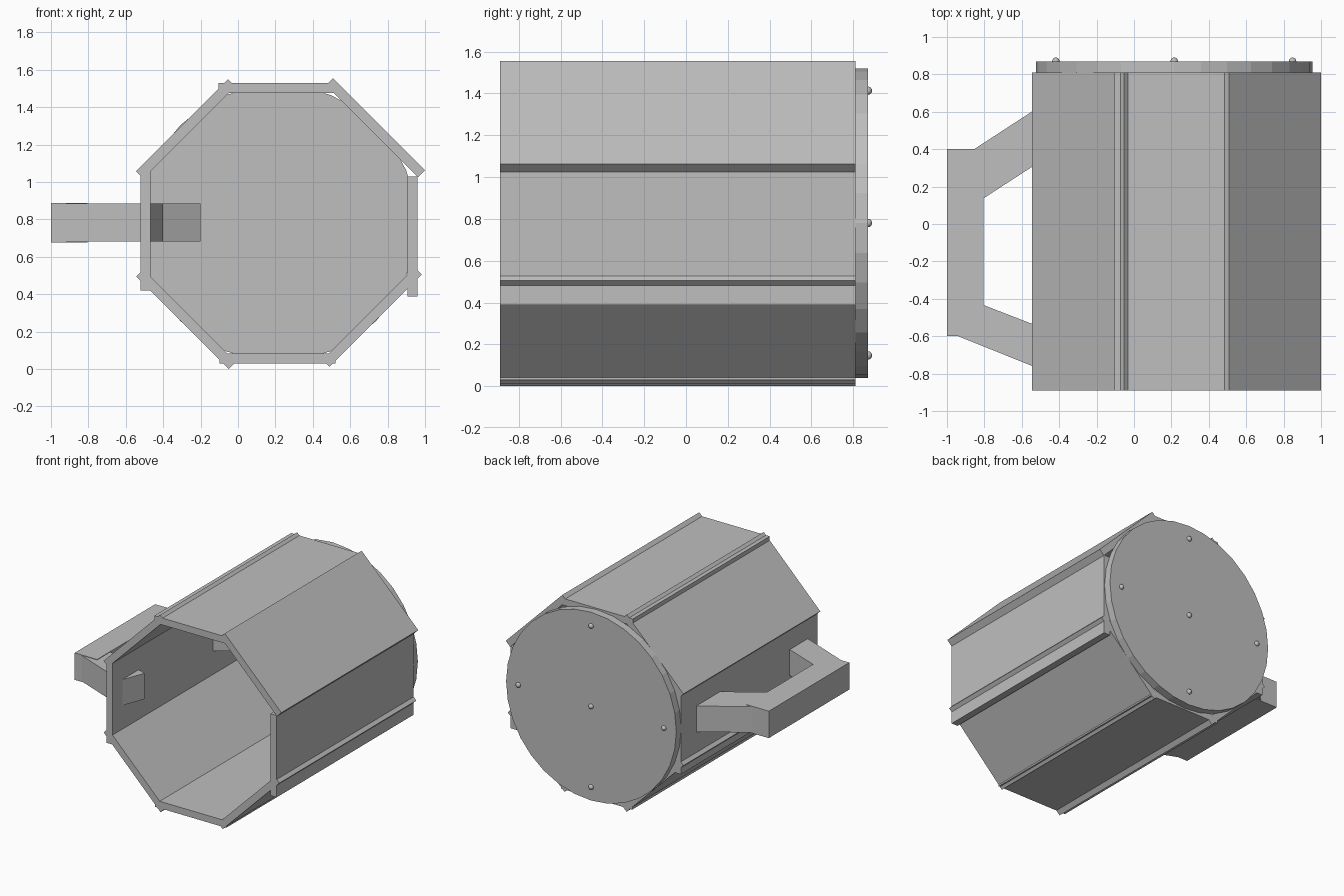
import bpy, bmesh
from math import sin, cos, pi
from mathutils import Vector

cube = bpy.data.objects.get("Cube")
if cube:
    bpy.data.objects.remove(cube, do_unlink=True)

grey = bpy.data.materials.new("plain grey")
grey.use_nodes = True
colour = (0.52, 0.52, 0.52, 1)
grey.diffuse_color = colour
grey.node_tree.nodes["Principled BSDF"].inputs["Base Color"].default_value = colour

CX, CZ = 0.215, 0.78            # axis of the barrel
FRONT, BACK = -0.89, 0.81       # ends of the staves
THICK = 0.054


def finish(name, bm):
    bmesh.ops.recalc_face_normals(bm, faces=bm.faces)
    mesh = bpy.data.meshes.new(name)
    bm.to_mesh(mesh)
    bm.free()
    mesh.materials.append(grey)
    obj = bpy.data.objects.new(name, mesh)
    bpy.context.collection.objects.link(obj)
    return obj


def prism(name, outline, low, high, axis):
    """Extrude a 2D outline between low and high along y or z."""
    bm = bmesh.new()
    def place(p, h):
        return (p[0], h, p[1]) if axis == "y" else (p[0], p[1], h)
    face = bm.faces.new([bm.verts.new(place(p, low)) for p in outline])
    new = bmesh.ops.extrude_face_region(bm, geom=[face])["geom"]
    shift = Vector(place((0, 0), high - low))
    bmesh.ops.translate(bm, vec=shift, verts=[v for v in new if isinstance(v, bmesh.types.BMVert)])
    return finish(name, bm)


def stave(name, a, b):
    """Board whose outer face runs from a to b, thickened toward the axis."""
    a, b = Vector(a), Vector(b)
    d = (b - a).normalized()
    n = Vector((-d.y, d.x))
    if n.dot(Vector((CX, CZ)) - a) < 0:
        n = -n
    n *= THICK
    prism(name, [a, b, b + n, a + n], FRONT, BACK, "y")


# Eight staves, the slanted ones overlapping the straight ones
stave("top_stave", (-0.105, 1.53), (0.53, 1.53))
stave("bottom_stave", (-0.10, 0.03), (0.52, 0.03))
stave("right_stave", (-0.522, 0.42), (-0.522, 1.06))
stave("left_stave", (0.96, 0.387), (0.96, 1.03))
stave("upper_right_stave", (-0.545, 1.058), (-0.053, 1.55))
stave("upper_left_stave", (0.508, 1.555), (1.0, 1.063))
stave("lower_right_stave", (-0.545, 0.495), (-0.05, 0.0))
stave("lower_left_stave", (0.49, 0.012), (0.983, 0.505))

# Round base plate
R = 0.74
prism("base_disc", [(CX + R * cos(i * pi / 16), CZ + R * sin(i * pi / 16)) for i in range(32)],
      BACK, 0.87, "y")

# Rivets on the base plate
for i, (dx, dz) in enumerate([(0, 0), (1, 0), (-1, 0), (0, 1), (0, -1)]):
    bm = bmesh.new()
    bmesh.ops.create_uvsphere(bm, u_segments=16, v_segments=8, radius=0.02)
    for f in bm.faces:
        f.smooth = True
    rivet = finish(f"rivet_{i + 1}", bm)
    rivet.location = (CX + dx * 0.633, 0.87, CZ + dz * 0.633)

# Handle: grip and two slanted arms that pass through the wall
prism("handle_grip", [(-1, -0.6), (-0.805, -0.6), (-0.805, 0.4), (-1, 0.4)], 0.676, 0.888, "z")
prism("handle_back_arm", [(-0.82, 0.127), (-0.2, 0.53), (-0.335, 0.738), (-0.955, 0.335)],
      0.681, 0.884, "z")
prism("handle_front_arm", [(-0.94, -0.6), (-0.475, -0.787), (-0.4, -0.59), (-0.865, -0.41)],
      0.681, 0.884, "z")
